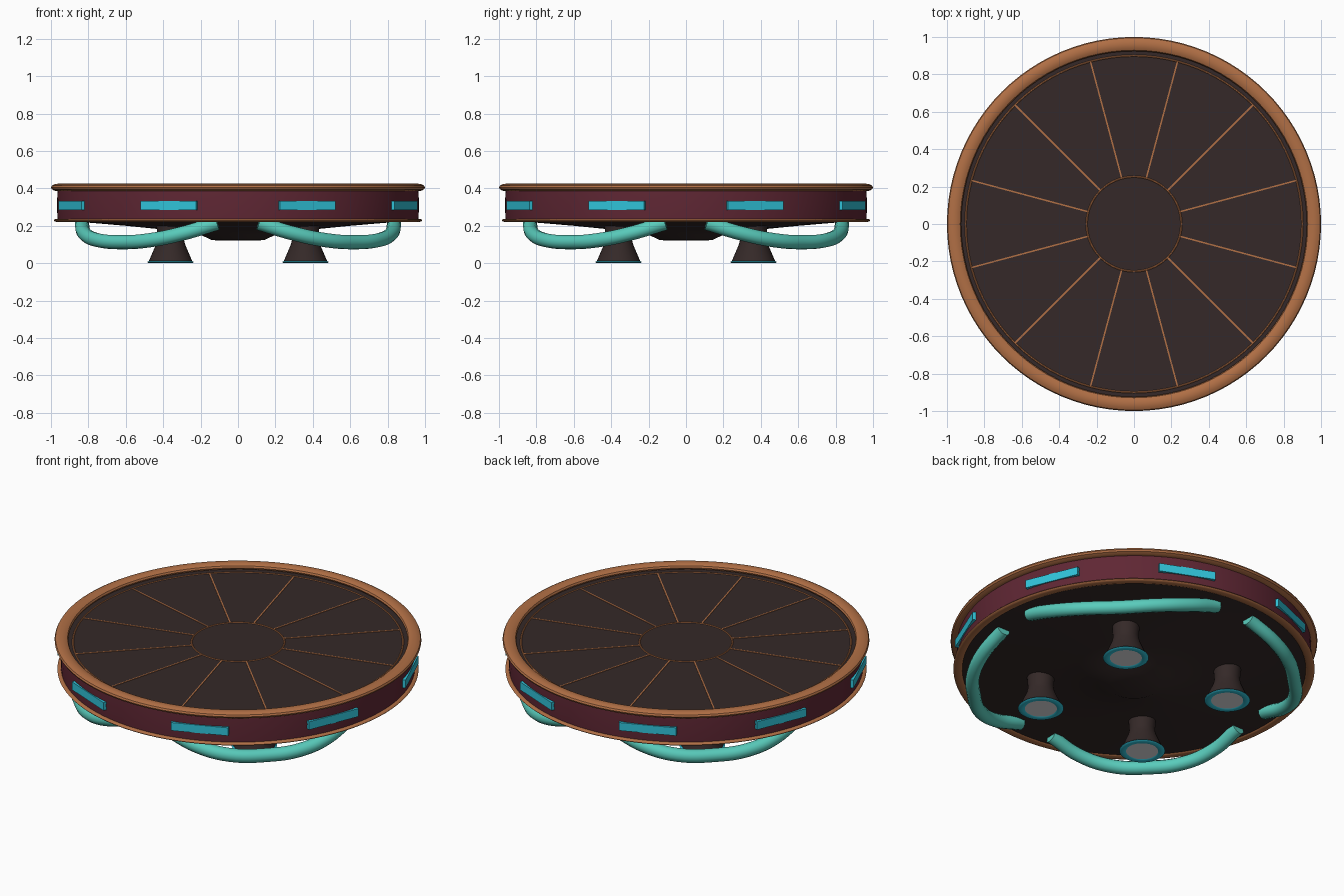
import bpy, bmesh
from math import sin, cos, pi, radians
from mathutils import Matrix, Vector

cube = bpy.data.objects.get("Cube")
if cube:
    bpy.data.objects.remove(cube, do_unlink=True)


def material(name, rgb, rough=0.6):
    m = bpy.data.materials.new(name)
    m.use_nodes = True
    m.diffuse_color = (*rgb, 1)
    node = m.node_tree.nodes["Principled BSDF"]
    node.inputs["Base Color"].default_value = (*rgb, 1)
    node.inputs["Roughness"].default_value = rough
    return m


DARK = material("dark_brown", (0.035, 0.022, 0.021))
COPPER = material("copper", (0.44, 0.16, 0.06))
MAROON = material("maroon", (0.115, 0.02, 0.034))
CYAN = material("cyan", (0.03, 0.55, 0.7))
TEAL = material("teal", (0.1, 0.6, 0.5))
WHITE = material("white", (0.95, 0.97, 1.0))


def smooth(ob, angle=35):
    bpy.ops.object.select_all(action="DESELECT")
    ob.select_set(True)
    bpy.context.view_layer.objects.active = ob
    bpy.ops.object.shade_smooth_by_angle(angle=radians(angle))


def finish(name, bm, mat, at=(0, 0, 0), rounded=True):
    bmesh.ops.remove_doubles(bm, verts=bm.verts, dist=1e-5)
    bmesh.ops.recalc_face_normals(bm, faces=bm.faces)
    me = bpy.data.meshes.new(name)
    bm.to_mesh(me)
    bm.free()
    me.materials.append(mat)
    ob = bpy.data.objects.new(name, me)
    ob.location = at
    bpy.context.collection.objects.link(ob)
    if rounded:
        smooth(ob)
    return ob


def lathe(name, profile, mat, at=(0, 0, 0), steps=96, closed=False):
    """Turn a (radius, height) profile around the z axis."""
    bm = bmesh.new()
    vs = [bm.verts.new((r, 0, z)) for r, z in profile]
    pairs = list(zip(vs, vs[1:])) + ([(vs[-1], vs[0])] if closed else [])
    edges = [bm.edges.new(p) for p in pairs]
    bmesh.ops.spin(bm, geom=vs + edges, cent=(0, 0, 0), axis=(0, 0, 1),
                   angle=2 * pi, steps=steps, use_merge=True)
    return finish(name, bm, mat, at)


def ring(name, radius, z, half_w, half_h, mat, at=(0, 0, 0), steps=96, sides=12):
    """A ring with an oval cross-section."""
    loop = [(radius + half_w * cos(2 * pi * i / sides),
             z + half_h * sin(2 * pi * i / sides)) for i in range(sides)]
    return lathe(name, loop, mat, at, steps, closed=True)


def boxes(name, size, radius, z, angles, mat):
    """Boxes set around the z axis; size is radial, tangential, vertical."""
    bm = bmesh.new()
    for a in angles:
        m = (Matrix.Rotation(a, 4, "Z") @ Matrix.Translation((radius, 0, z))
             @ Matrix.Diagonal((*size, 1)))
        bmesh.ops.create_cube(bm, size=1, matrix=m)
    return finish(name, bm, mat, rounded=False)


# Platform body: floor, wall and shallow underside
FLOOR = 0.39
lathe("floor", [(0, FLOOR), (0.95, FLOOR)], DARK)
lathe("side_wall", [(0.95, 0.395), (0.965, 0.385), (0.968, 0.31),
                    (0.965, 0.235), (0.95, 0.228)], MAROON)
lathe("underside", [(0.96, 0.228), (0.8, 0.217), (0.6, 0.2), (0.4, 0.18),
                    (0.2, 0.152), (0.14, 0.123), (0, 0.12)], DARK)
ring("top_rim", 0.962, 0.405, 0.038, 0.02, COPPER)
ring("lower_rim", 0.96, 0.229, 0.025, 0.009, COPPER)

# Floor inlays
ring("inner_inlay", 0.253, FLOOR, 0.005, 0.004, COPPER, sides=6)
ring("outer_inlay", 0.9, FLOOR, 0.005, 0.004, COPPER, sides=6)
boxes("radial_inlays", (0.645, 0.008, 0.006), 0.577, FLOOR,
      [radians(15 + 30 * i) for i in range(12)], COPPER)

# Side lights
boxes("side_lights", (0.025, 0.32, 0.048), 0.96, 0.308,
      [radians(22.5 + 45 * i) for i in range(8)], CYAN)

# Legs with ringed feet
for i in range(4):
    a = pi / 4 + i * pi / 2
    at = (0.51 * cos(a), 0.51 * sin(a), 0)
    lathe(f"leg_{i + 1}", [(0, 0.006), (0.118, 0.008), (0.112, 0.02),
                           (0.078, 0.1), (0.07, 0.13), (0.075, 0.2)],
          DARK, at, steps=32)
    ring(f"foot_ring_{i + 1}", 0.105, 0.006, 0.02, 0.006, CYAN, at, steps=32, sides=8)
    lathe(f"foot_pad_{i + 1}", [(0, 0.004), (0.095, 0.004)], WHITE, at, steps=32)

# Bent pipes under the edge, one per quarter
half = [(0.11, 0.835, 0.215), (0.3, 0.82, 0.158), (0.47, 0.75, 0.123)]
path = half + [(0.62, 0.62, 0.112)] + [(y, x, z) for x, y, z in reversed(half)]
for i in range(4):
    name = f"pipe_{i + 1}"
    cu = bpy.data.curves.new(name, "CURVE")
    cu.dimensions = "3D"
    cu.bevel_depth = 0.038
    cu.bevel_resolution = 4
    cu.use_fill_caps = True
    cu.resolution_u = 6
    sp = cu.splines.new("BEZIER")
    sp.bezier_points.add(len(path) - 1)
    turn = Matrix.Rotation(i * pi / 2, 3, "Z")
    for p, co in zip(sp.bezier_points, path):
        p.co = turn @ Vector(co)
        p.handle_left_type = p.handle_right_type = "AUTO"
    cu.materials.append(TEAL)
    ob = bpy.data.objects.new(name, cu)
    bpy.context.collection.objects.link(ob)
    bpy.ops.object.select_all(action="DESELECT")
    ob.select_set(True)
    bpy.context.view_layer.objects.active = ob
    bpy.ops.object.convert(target="MESH")
    smooth(bpy.context.view_layer.objects.active)
